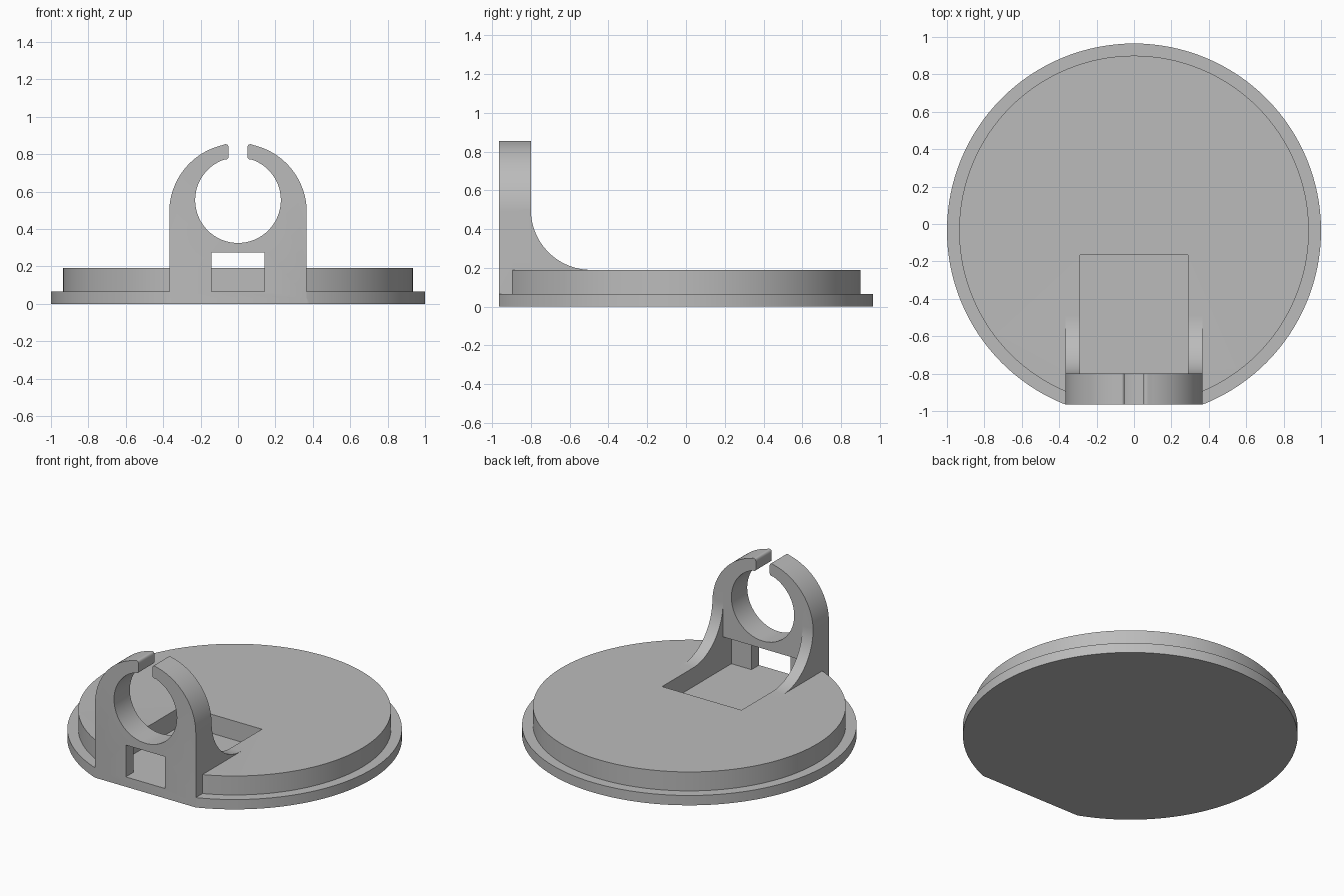
import bpy, bmesh
from math import sin, cos, pi, sqrt, acos, atan2
from mathutils import Vector

if "Cube" in bpy.data.objects:
    bpy.data.objects.remove(bpy.data.objects["Cube"], do_unlink=True)

grey = bpy.data.materials.new("plain grey")
grey.use_nodes = True
colour = (0.5, 0.5, 0.5, 1)
grey.diffuse_color = colour
grey.node_tree.nodes["Principled BSDF"].inputs["Base Color"].default_value = colour

CENTRE_Y = -0.035
FRONT, BACK = -0.965, -0.80      # front and back of the upright clip
HALF, INNER = 0.3675, 0.29       # half widths of the clip and of the pocket
FLOOR, DECK = 0.065, 0.19        # heights of the rim and of the raised disc


def finish(name, bm):
    bmesh.ops.recalc_face_normals(bm, faces=bm.faces)
    mesh = bpy.data.meshes.new(name)
    bm.to_mesh(mesh)
    bm.free()
    mesh.materials.append(grey)
    obj = bpy.data.objects.new(name, mesh)
    bpy.context.collection.objects.link(obj)
    return obj


def prism(name, points, direction):
    """Close a 3D outline and push it along a direction."""
    bm = bmesh.new()
    face = bm.faces.new([bm.verts.new(p) for p in points])
    out = bmesh.ops.extrude_face_region(bm, geom=[face], use_keep_orig=True)
    verts = [g for g in out["geom"] if isinstance(g, bmesh.types.BMVert)]
    bmesh.ops.translate(bm, verts=verts, vec=direction)
    return finish(name, bm)


def box(name, x0, x1, y0, y1, z0, z1):
    outline = [(x0, y0, z0), (x1, y0, z0), (x1, y1, z0), (x0, y1, z0)]
    return prism(name, outline, (0, 0, z1 - z0))


def arc(cx, cy, r, a0, a1, n):
    angles = [a0 + (a1 - a0) * i / n for i in range(n + 1)]
    return [(cx + r * cos(a), cy + r * sin(a)) for a in angles]


def corner(a, b, c, n=6):
    """Rounded corner from a to c, pulled towards b."""
    a, b, c = Vector(a), Vector(b), Vector(c)
    ts = [i / n for i in range(1, n)]
    return [tuple(a * (1 - t) ** 2 + b * 2 * t * (1 - t) + c * t * t) for t in ts]


def combine(target, tool, operation):
    mod = target.modifiers.new("combine", "BOOLEAN")
    mod.operation, mod.solver, mod.object = operation, "EXACT", tool
    bpy.ops.object.select_all(action="DESELECT")
    bpy.context.view_layer.objects.active = target
    target.select_set(True)
    bpy.ops.object.modifier_apply(modifier=mod.name)
    bpy.data.objects.remove(tool, do_unlink=True)


# Stepped round base, as a turned profile
bm = bmesh.new()
rings = []
for r, z in [(1, 0), (1, FLOOR), (0.935, FLOOR), (0.935, DECK)]:
    ring = arc(0, CENTRE_Y, r, 0, 2 * pi, 128)[:-1]
    rings.append([bm.verts.new((x, y, z)) for x, y in ring])
for low, high in zip(rings, rings[1:]):
    for i in range(len(low)):
        j = (i + 1) % len(low)
        bm.faces.new((low[i], low[j], high[j], high[i]))
bm.faces.new(rings[0])
bm.faces.new(rings[-1])
holder = finish("clip_holder", bm)

# Upright open ring clip: half outline, then mirrored
HOLE_Z, HOLE_R, ARCH_Z, GAP = 0.554, 0.229, 0.49, 0.05
shoulder = arc(0, ARCH_Z, HALF, 0, acos(0.085 / HALF), 28)
tip_in = (0.075, HOLE_Z + sqrt(HOLE_R ** 2 - 0.075 ** 2))
tip_low, tip_high = (GAP, 0.79), (GAP, 0.83)
hole = arc(0, HOLE_Z, HOLE_R, atan2(tip_in[1] - HOLE_Z, tip_in[0]), -pi / 2, 40)
half = [(HALF, 0.03)] + shoulder
half += corner(shoulder[-1], (GAP, 0.865), tip_high) + [tip_high, tip_low]
half += corner(tip_low, (GAP, 0.768), tip_in) + hole
outline = half + [(-x, z) for x, z in reversed(half[:-1])]
clip = prism("ring_clip", [(x, BACK, z) for x, z in outline], (0, -0.25, 0))
combine(holder, clip, "UNION")

# Curved side gussets behind the clip
curve = arc(-0.49, 0.5, 0.31, pi, 1.5 * pi, 24)
side = [(-0.85, 0.1), (-0.85, 0.5)] + curve + [(-0.49, 0.1)]
for sign in (1, -1):
    gusset = prism("gusset", [(sign * HALF, y, z) for y, z in side],
                   (sign * (INNER - HALF), 0, 0))
    combine(holder, gusset, "UNION")

# Cut the pocket, its recess under the clip, the window and the flat front
cuts = [
    box("pocket", -INNER, INNER, BACK, -0.165, FLOOR, 0.6),
    box("recess", -INNER, INNER, -0.887, -0.7, FLOOR, 0.275),
    box("window", -0.143, 0.143, -1.2, -0.7, FLOOR, 0.275),
    box("flat_front", -2, 2, -2, FRONT, -1, 2),
]
for cutter in cuts:
    combine(holder, cutter, "DIFFERENCE")

bpy.ops.object.select_all(action="DESELECT")
holder.select_set(True)
bpy.context.view_layer.objects.active = holder
bpy.ops.object.shade_smooth_by_angle(angle=pi / 6)
